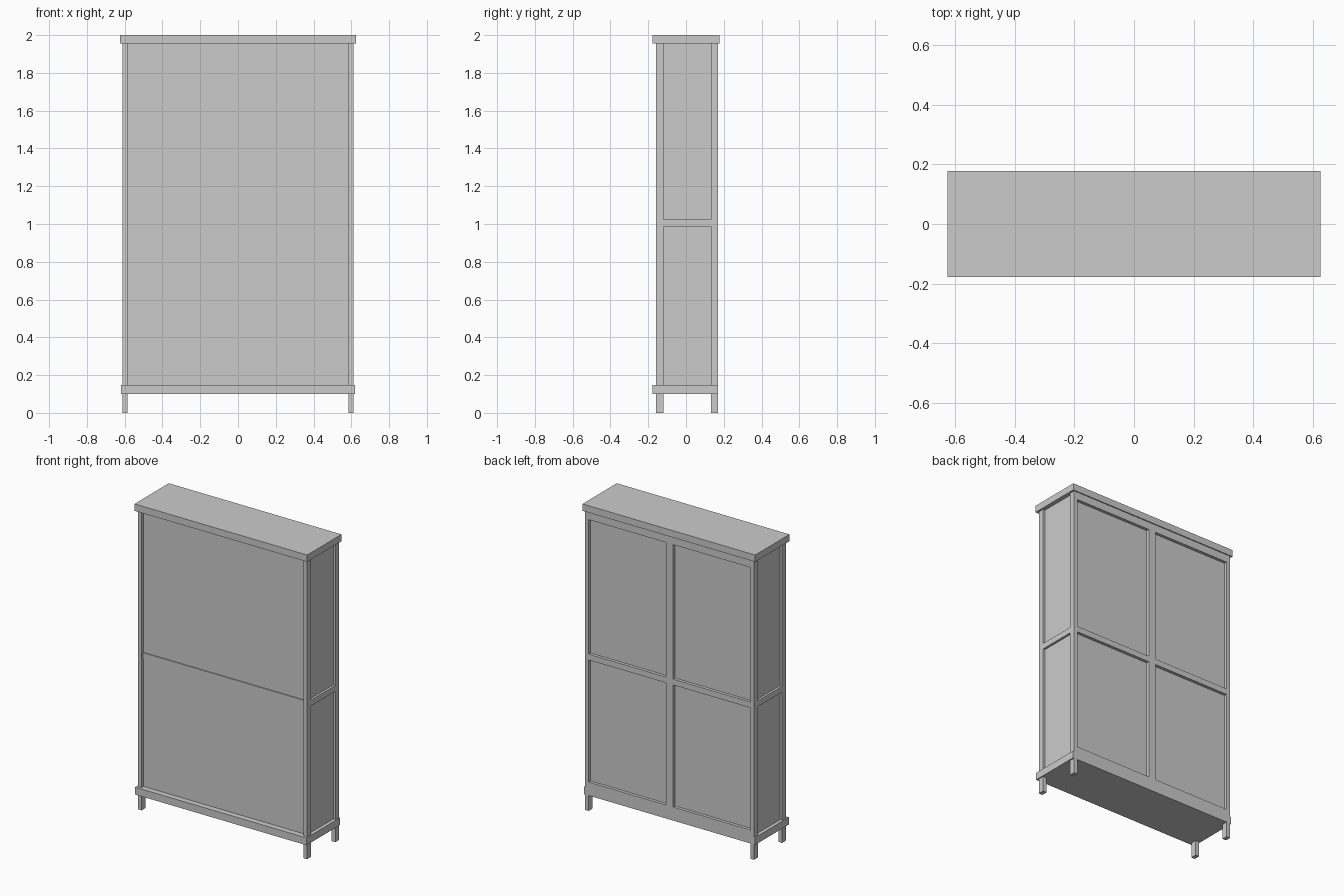
import bpy

if "Cube" in bpy.data.objects:
    bpy.data.objects.remove(bpy.data.objects["Cube"])

def box(name, x0, x1, y0, y1, z0, z1):
    bpy.ops.mesh.primitive_cube_add(size=1, location=((x0+x1)/2, (y0+y1)/2, (z0+z1)/2))
    o = bpy.context.object
    o.name = name
    o.scale = (x1-x0, y1-y0, z1-z0)
    bpy.ops.object.transform_apply(location=False, rotation=False, scale=True)
    return o

# top and bottom slabs, full-depth middle shelf
box("top_slab", -0.625, 0.625, -0.177, 0.177, 1.955, 2.0)
box("bottom_slab", -0.62, 0.62, -0.177, 0.17, 0.10, 0.148)
box("middle_shelf", -0.612, 0.612, -0.145, 0.17, 0.987, 1.025)

# corner posts running down into legs, and side panels
for s, side in ((-1, "left"), (1, "right")):
    xa, xb = sorted((s*0.585, s*0.612))
    box(f"{side}_front_post", xa, xb, -0.16, -0.12, 0, 1.955)
    box(f"{side}_back_post", xa, xb, 0.132, 0.17, 0, 1.955)
    pa, pb = sorted((s*0.59, s*0.597))
    for level, z0, z1 in (("lower", 0.148, 0.987), ("upper", 1.025, 1.955)):
        box(f"{side}_{level}_side_panel", pa, pb, -0.12, 0.132, z0, z1)

# recessed front and back panels
for level, z0, z1 in (("lower", 0.148, 0.987), ("upper", 1.025, 1.955)):
    box(f"{level}_front_panel", -0.585, 0.585, -0.139, -0.132, z0, z1)
    box(f"{level}_back_panel", -0.585, 0.585, 0.143, 0.15, z0, z1)
    # back centre mullion
    box(f"{level}_back_mullion", -0.026, 0.026, 0.132, 0.17, z0, z1)

# back rails at top and bottom
box("back_top_rail", -0.585, 0.585, 0.132, 0.17, 1.905, 1.955)
box("back_bottom_rail", -0.585, 0.585, 0.132, 0.17, 0.148, 0.188)
